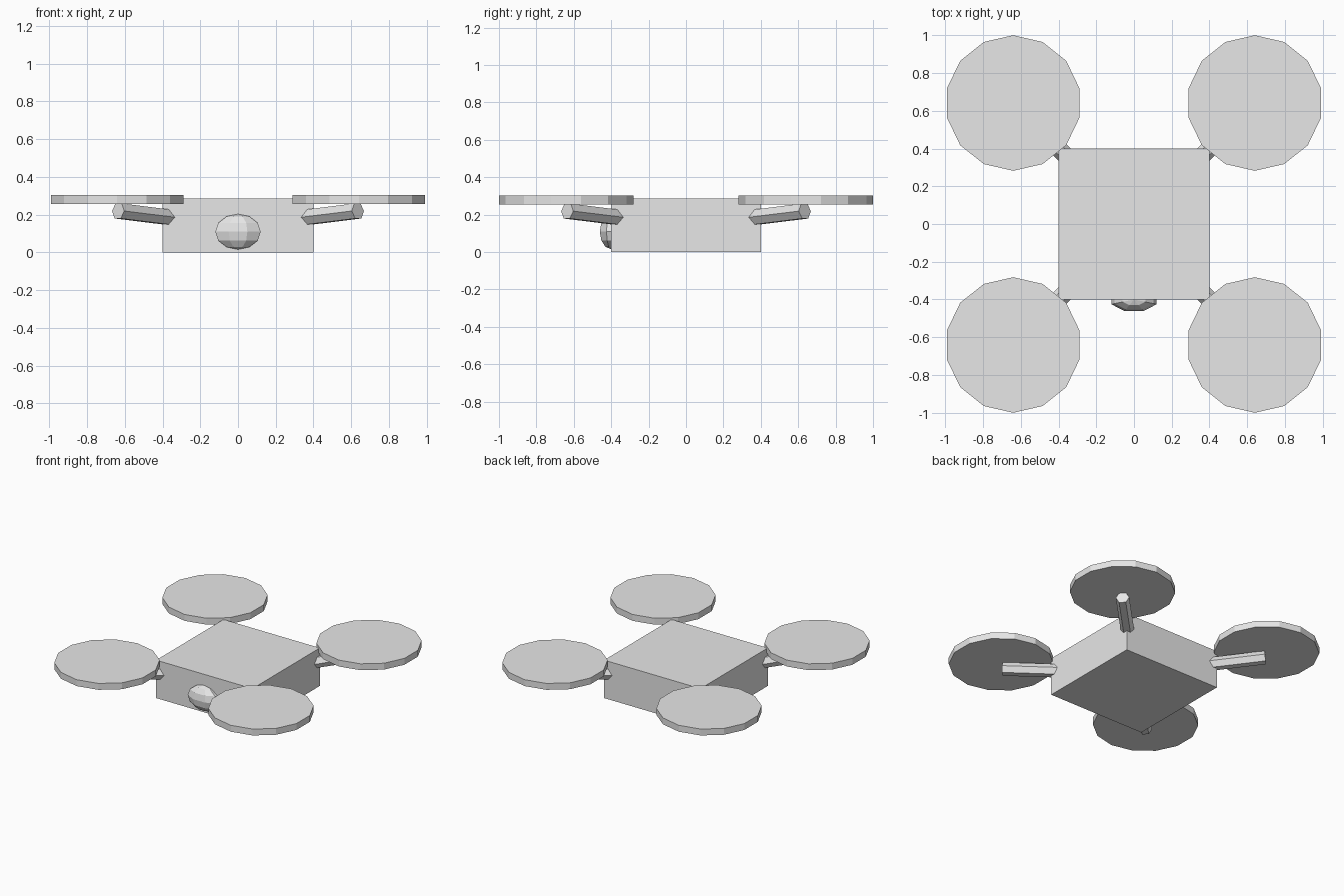
import bpy, math
from mathutils import Vector, Matrix

if "Cube" in bpy.data.objects:
    bpy.data.objects.remove(bpy.data.objects["Cube"])

grey = bpy.data.materials.new("light_grey")
grey.diffuse_color = (0.8, 0.8, 0.8, 1)
grey.use_nodes = True
grey.node_tree.nodes["Principled BSDF"].inputs["Base Color"].default_value = grey.diffuse_color


def finish(name):
    ob = bpy.context.object
    ob.name = name
    ob.data.materials.append(grey)
    return ob


# Box body
bpy.ops.mesh.primitive_cube_add(size=1, location=(0, 0, 0.1425))
body = finish("body")
body.scale = (0.8, 0.8, 0.285)

# Flattened camera dome on the front face
bpy.ops.mesh.primitive_uv_sphere_add(segments=8, ring_count=6, radius=1,
                                     location=(0, -0.4, 0.109))
camera_dome = finish("camera_dome")
camera_dome.data.transform(Matrix.Rotation(math.pi / 8, 4, 'Z'))
camera_dome.scale = (0.13, 0.066, 0.094)

# Four corners: tilted hexagonal arm and rotor disc
for side, sx in (("left", -1), ("right", 1)):
    for end, sy in (("front", -1), ("back", 1)):
        start = Vector((0.32 * sx, 0.32 * sy, 0.18))
        tip = Vector((0.635 * sx, 0.635 * sy, 0.219))
        axis = (tip - start).normalized()
        across = Vector((0, 0, 1)).cross(axis).normalized()
        up = axis.cross(across)

        bpy.ops.mesh.primitive_cylinder_add(vertices=6, radius=0.046,
                                            depth=(tip - start).length)
        arm = finish(f"arm_{end}_{side}")
        # columns: side corner direction, flat top direction, arm axis
        turn = Matrix((up, -across, axis)).transposed().to_4x4()
        arm.data.transform(Matrix.Rotation(math.pi, 4, 'Z'))
        arm.matrix_world = Matrix.Translation((start + tip) / 2) @ turn

        bpy.ops.mesh.primitive_cylinder_add(vertices=14, radius=0.359, depth=0.048,
                                            location=(0.64 * sx, 0.641 * sy, 0.279))
        finish(f"rotor_{end}_{side}")
